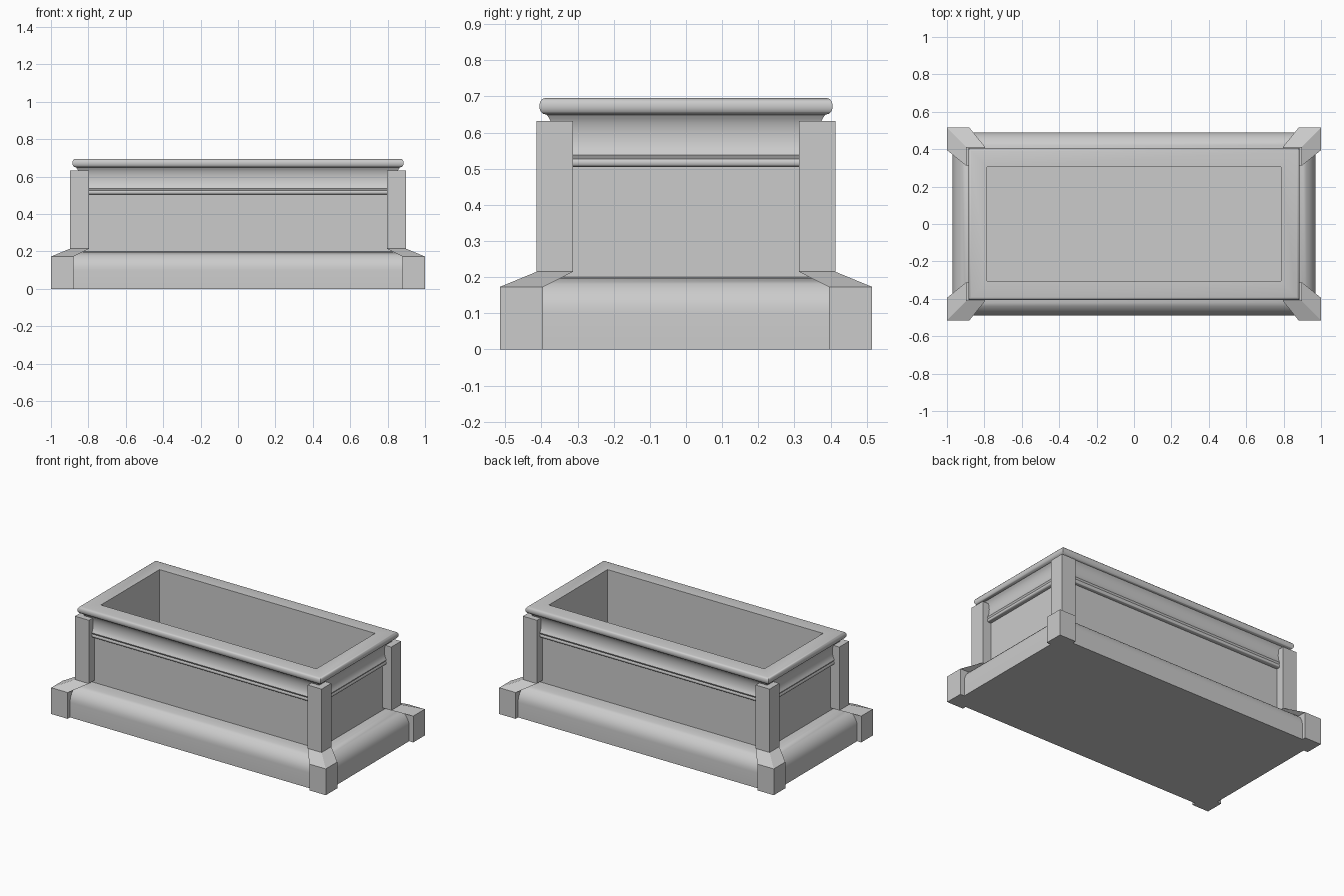
import bpy, bmesh, math

cube = bpy.data.objects.get("Cube")
if cube:
    bpy.data.objects.remove(cube, do_unlink=True)

stone = bpy.data.materials.new("pale_stone")
stone.use_nodes = True
colour = (0.6, 0.6, 0.6, 1)
stone.diffuse_color = colour
stone.node_tree.nodes["Principled BSDF"].inputs["Base Color"].default_value = colour

LONG = 0.485  # extra half length along x


def finish(bm, name, angle):
    bmesh.ops.recalc_face_normals(bm, faces=bm.faces)
    mesh = bpy.data.meshes.new(name)
    bm.to_mesh(mesh)
    bm.free()
    mesh.materials.append(stone)
    obj = bpy.data.objects.new(name, mesh)
    bpy.context.collection.objects.link(obj)
    bpy.ops.object.select_all(action="DESELECT")
    obj.select_set(True)
    bpy.context.view_layer.objects.active = obj
    bpy.ops.object.shade_smooth_by_angle(angle=math.radians(angle))
    return obj


def loft(bm, loops):
    """Skin a stack of four-cornered loops and close both ends."""
    rings = [[bm.verts.new(p) for p in loop] for loop in loops]
    for a, b in zip(rings, rings[1:]):
        for i in range(4):
            j = (i + 1) % 4
            bm.faces.new((a[i], a[j], b[j], b[i]))
    bm.faces.new(rings[0])
    bm.faces.new(rings[-1])


def arc(cy, cz, ry, rz, start, end, steps=6):
    return [(cy + ry * math.cos(math.radians(start + (end - start) * i / steps)),
             cz + rz * math.sin(math.radians(start + (end - start) * i / steps)))
            for i in range(steps + 1)]


# Box: moulded outside, rim and hollow inside, as one mitred profile
profile = [(0.49, 0)]
profile += arc(0.38, 0.10, 0.11, 0.098, 0, 90, 8)        # rounded plinth
profile += [(0.355, 0.2), (0.355, 0.505), (0.372, 0.505)]  # recessed panel, ledge
profile += arc(0.372, 0.517, 0.01, 0.012, -60, 60, 4)    # small bead
profile += arc(0.402, 0.592, 0.034, 0.066, 235, 120, 8)  # hollow under the rim
profile += arc(0.391, 0.673, 0.015, 0.022, -70, 90, 6)   # rim nosing
profile += [(0.305, 0.695), (0.305, 0.1)]                # mouth and inner wall
bm = bmesh.new()
loft(bm, [[(sx * (y + LONG - 0.005), sy * y, z)
           for sx, sy in ((1, 1), (-1, 1), (-1, -1), (1, -1))]
          for y, z in profile])
finish(bm, "planter_box", 35)

# Corner posts: a square section that steps outwards into a foot
sections = [(0.395, 0.515, 0, 0), (0.395, 0.515, 0.173, 0.173),
            (0.312, 0.413, 0.215, 0.215), (0.312, 0.413, 0.632, 0.632)]
for side_x, side_name in ((1, "left"), (-1, "right")):
    for side_y, end_name in ((-1, "front"), (1, "back")):
        bm = bmesh.new()
        loft(bm, [[(side_x * (x + LONG), side_y * y, z)
                   for x, y, z in ((lo, lo, z0), (hi, lo, z1), (hi, hi, z1), (lo, hi, z1))]
                  for lo, hi, z0, z1 in sections])
        finish(bm, f"{end_name}_{side_name}_post", 20)
